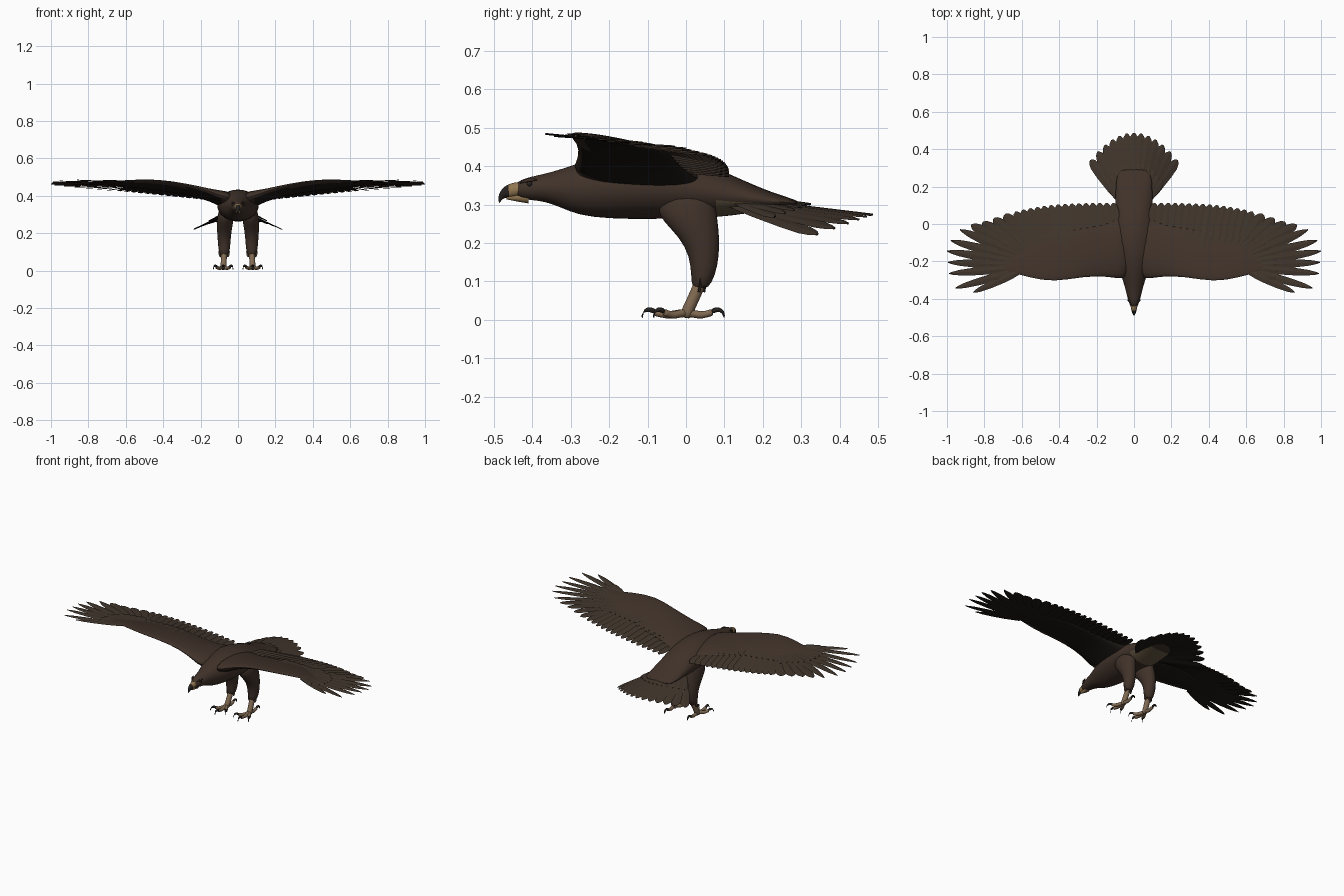
import bpy, bmesh, math
from mathutils import Vector as V

cube = bpy.data.objects.get("Cube")
if cube:
    bpy.data.objects.remove(cube)


def material(name, rgb):
    m = bpy.data.materials.new(name)
    m.use_nodes = True
    m.diffuse_color = (*rgb, 1)
    bsdf = m.node_tree.nodes["Principled BSDF"]
    bsdf.inputs["Base Color"].default_value = (*rgb, 1)
    bsdf.inputs["Roughness"].default_value = 0.8
    return m


BROWN = material("plumage brown", (.052, .032, .023))
FLIGHT = material("flight feather brown", (.052, .036, .025))
DARK = material("underside dark brown", (.013, .010, .008))
VENT = material("undertail tan", (.13, .095, .055))
SKIN = material("foot tan", (.22, .145, .085))
CERE = material("cere yellow tan", (.28, .18, .08))
HORN = material("horn black", (.018, .015, .013))


def lerp(a, b, t):
    return a + (b - a) * t


def loft(bm, sections, n):
    """Skin elliptical sections, each given as centre and two half axes."""
    rings = []
    for c, u, v in sections:
        angles = [2 * math.pi * i / n for i in range(n)]
        rings.append([bm.verts.new(c + u * math.cos(a) + v * math.sin(a)) for a in angles])
    for a, b in zip(rings, rings[1:]):
        for i in range(n):
            j = (i + 1) % n
            bm.faces.new((a[i], a[j], b[j], b[i]))
    bm.faces.new(rings[0][::-1])
    bm.faces.new(rings[-1])


def tube(bm, path, n=10):
    """Round tube through (x, y, z, radius) points."""
    pts = [V(p[:3]) for p in path]
    sections = []
    for i, p in enumerate(pts):
        d = (pts[min(i + 1, len(pts) - 1)] - pts[max(i - 1, 0)]).normalized()
        side = d.cross(V((.3, 0, 1)) if abs(d.z) < .9 else V((0, 1, 0))).normalized()
        sections.append((p, side * path[i][3], d.cross(side) * path[i][3]))
    loft(bm, sections, n)


ROUND = [(0, .5), (.3, .85), (.65, 1), (.86, .95), (.95, .65), (1, .2)]
POINTED = [(0, .7), (.35, 1), (.65, .9), (.85, .65), (.95, .35), (1, .08)]


def feather(bm, base, tip, half, shape=ROUND, up=(.08, 0, 1), thick=.0025):
    """Thin blade with a raised middle shaft."""
    base, tip = V(base), V(tip)
    side = (tip - base).cross(V(up)).normalized()
    top = side.cross(tip - base).normalized() * thick
    loft(bm, [(base.lerp(tip, s), side * half * w, top) for s, w in shape], 4)


def finish(name, bm, mats, rule=None, mirror=False, subsurf=0, smooth=True):
    bmesh.ops.recalc_face_normals(bm, faces=bm.faces)
    if rule:
        for f in bm.faces:
            f.material_index = rule(f.calc_center_median(), f.normal)
    me = bpy.data.meshes.new(name)
    bm.to_mesh(me)
    bm.free()
    ob = bpy.data.objects.new(name, me)
    bpy.context.collection.objects.link(ob)
    for m in mats:
        me.materials.append(m)
    if smooth:
        bpy.ops.object.select_all(action='DESELECT')
        ob.select_set(True)
        bpy.context.view_layer.objects.active = ob
        bpy.ops.object.shade_smooth_by_angle(angle=math.radians(60))
    if mirror:
        ob.modifiers.new("mirror", 'MIRROR').use_clip = False
    if subsurf:
        mod = ob.modifiers.new("smooth", 'SUBSURF')
        mod.levels = mod.render_levels = subsurf
    return ob


def underside(c, n):
    return 1 if n.z < 0 else 0


# Body and head: y, top, bottom, half width
profile = [(-.445, .354, .324, .015), (-.43, .365, .315, .024), (-.40, .374, .311, .034),
           (-.37, .380, .308, .041), (-.33, .391, .294, .051), (-.28, .409, .271, .068),
           (-.2, .430, .262, .097), (-.1, .439, .261, .113), (0, .422, .263, .112),
           (.08, .396, .266, .103), (.15, .363, .275, .100), (.23, .329, .287, .098),
           (.30, .309, .296, .085)]
bm = bmesh.new()
loft(bm, [(V((0, y, (t + b) / 2)), V((w, 0, 0)), V((0, 0, (t - b) / 2))) for y, t, b, w in profile], 20)
finish("body", bm, [BROWN, VENT], lambda c, n: int(.08 < c.y < .24 and n.z < -.6), subsurf=1)

# Beak: hooked upper half and small lower half
bm = bmesh.new()
upper = [(-.415, .343, .024, .019), (-.445, .339, .018, .020), (-.462, .336, .014, .018),
         (-.476, .330, .010, .013), (-.485, .319, .006, .008), (-.487, .305, .002, .003)]
loft(bm, [(V((0, y, z)), V((w, 0, 0)), V((0, h * (z - .34) * 20, h))) for y, z, w, h in upper], 12)
finish("beak_upper", bm, [CERE, HORN], lambda c, n: int(c.y < -.465), subsurf=1)
bm = bmesh.new()
tube(bm, [(0, -.41, .319, .016), (0, -.445, .319, .010), (0, -.468, .318, .004)])
finish("beak_lower", bm, [CERE])

# Eyes and brow ridges
bm = bmesh.new()
bmesh.ops.create_uvsphere(bm, u_segments=12, v_segments=8, radius=.007)
bmesh.ops.translate(bm, verts=bm.verts, vec=(.0275, -.407, .354))
finish("eyes", bm, [HORN], mirror=True)
bm = bmesh.new()
tube(bm, [(.017, -.432, .357, .002), (.027, -.41, .364, .005), (.033, -.388, .365, .002)])
finish("brows", bm, [BROWN], mirror=True)

# Wing arm: x, lead y, lead z, trail y, trail z, thickness
arm = [(.02, -.30, .385, .07, .35, .10), (.09, -.295, .402, .04, .365, .085),
       (.15, -.283, .425, .0, .385, .055), (.27, -.283, .460, -.02, .412, .038),
       (.43, -.315, .487, -.04, .432, .03), (.56, -.288, .484, -.09, .447, .022),
       (.66, -.258, .478, -.15, .458, .014), (.74, -.245, .474, -.2, .467, .006)]
bm = bmesh.new()
loft(bm, [(V((x, (a + b) / 2, (za + zb) / 2)), V((0, (b - a) / 2, (zb - za) / 2)), V((0, 0, t / 2)))
          for x, a, za, b, zb, t in arm], 16)
finish("wing_arms", bm, [BROWN, DARK],
       lambda c, n: int(n.z < -.2 and c.x > .12 and c.y > -.27), mirror=True, subsurf=1)

# Secondary feathers with a short covert row above
bm = bmesh.new()
coverts = bmesh.new()
COUNT = 15
for i in range(COUNT):
    t = i / (COUNT - 1)
    x = lerp(.09, .57, t)
    bz = min(.453, .395 + .21 * (x - .09))
    tip = (lerp(.11, .63, t), .112 - .045 * t ** 3, lerp(.374, .427, t))
    base = V((x, -.15, bz))
    feather(bm, base, tip, .027)
    cover = V((x, -.13 - .05 * t, bz + .008))
    feather(coverts, cover, cover.lerp(V(tip), .45) + V((0, 0, .004)), .024)

# Primary feathers: fanned fingers
tips = [(.69, .052), (.75, .03), (.81, .008), (.87, -.005), (.93, -.03), (.98, -.088),
        (1, -.145), (.995, -.205), (.99, -.265), (.955, -.343), (.86, -.366)]
for i, (x, y) in enumerate(tips):
    t = i / (len(tips) - 1)
    base = V((lerp(.56, .62, t), lerp(-.13, -.26, t), lerp(.452, .474, t)))
    tip = V((x, y, lerp(.43, .484, t)))
    feather(bm, base, tip, lerp(.033, .02, t), ROUND if i < 4 else POINTED)
    feather(coverts, base + V((0, 0, .006)), base.lerp(tip, .42) + V((0, 0, .005)), .02)
finish("flight_feathers", bm, [FLIGHT, DARK], underside, mirror=True, smooth=False)
finish("wing_coverts", coverts, [FLIGHT, DARK], underside, mirror=True, smooth=False)

# Tail fan and upper tail coverts
bm = bmesh.new()
coverts = bmesh.new()
for i in range(13):
    t = i / 6 - 1
    base = V((.07 * t, .12, .318 - .02 * t * t))
    tip = V((.232 * t, .487 - .145 * t * t, .274 - .052 * t * t))
    feather(bm, base, tip, .029, up=(.3 * t + .06, 0, 1))
    feather(coverts, base + V((0, 0, .012)), base.lerp(tip, .56 - .06 * t * t) + V((0, 0, .008)),
            .022, up=(.3 * t, 0, 1))
finish("tail_feathers", bm, [FLIGHT, DARK], underside, smooth=False)
finish("tail_coverts", coverts, [FLIGHT, DARK], underside, smooth=False)

# Feathered legs: z, centre x, centre y, half width, half depth
leg = [(.34, .06, .0, .04, .07), (.29, .066, .0, .045, .08), (.255, .07, .012, .044, .072),
       (.215, .073, .035, .04, .053), (.165, .074, .048, .035, .039),
       (.115, .074, .045, .032, .032), (.078, .074, .036, .022, .021)]
bm = bmesh.new()
loft(bm, [(V((x, y, z)), V((w, 0, 0)), V((0, d, 0))) for z, x, y, w, d in leg], 16)
finish("legs", bm, [BROWN], mirror=True, subsurf=1)

# Ragged tufts down the back of each leg
bm = bmesh.new()
for row in range(5):
    for k in (-1, 0, 1):
        z = .225 - .027 * row
        y = .078 - .006 * row - .012 * abs(k)
        feather(bm, (.074 + .018 * k, y, z), (.074 + .02 * k, y + .004 - .003 * row, z - .045),
                .012, POINTED, up=(.3 * k, 1, 0), thick=.004)
finish("leg_tufts", bm, [BROWN], mirror=True, smooth=False)

# Feet: shank, three front toes, one rear toe, curved claws
feet = bmesh.new()
claws = bmesh.new()
tube(feet, [(.074, .038, .10, .017), (.075, .026, .07, .016), (.077, .012, .04, .016),
            (.078, .002, .018, .017), (.078, -.002, .004, .012)], 12)
for angle, length in ((-32, .07), (0, .085), (32, .07), (180, .07)):
    a = math.radians(angle)

    def on_toe(s, z, r):
        return (.079 + math.sin(a) * s, -math.cos(a) * s, z, r)

    tube(feet, [on_toe(0, .018, .014), on_toe(length * .3, .016, .0095), on_toe(length * .5, .012, .0115),
                on_toe(length * .72, .014, .0085), on_toe(length * .9, .018, .0105), on_toe(length, .02, .007)])
    tube(claws, [on_toe(length * .93, .021, .008), on_toe(length + .01, .028, .0075),
                 on_toe(length + .022, .025, .006), on_toe(length + .029, .015, .004),
                 on_toe(length + .029, .004, .001)], 8)
finish("feet", feet, [SKIN], mirror=True, subsurf=1)
finish("claws", claws, [HORN], mirror=True, subsurf=1)
